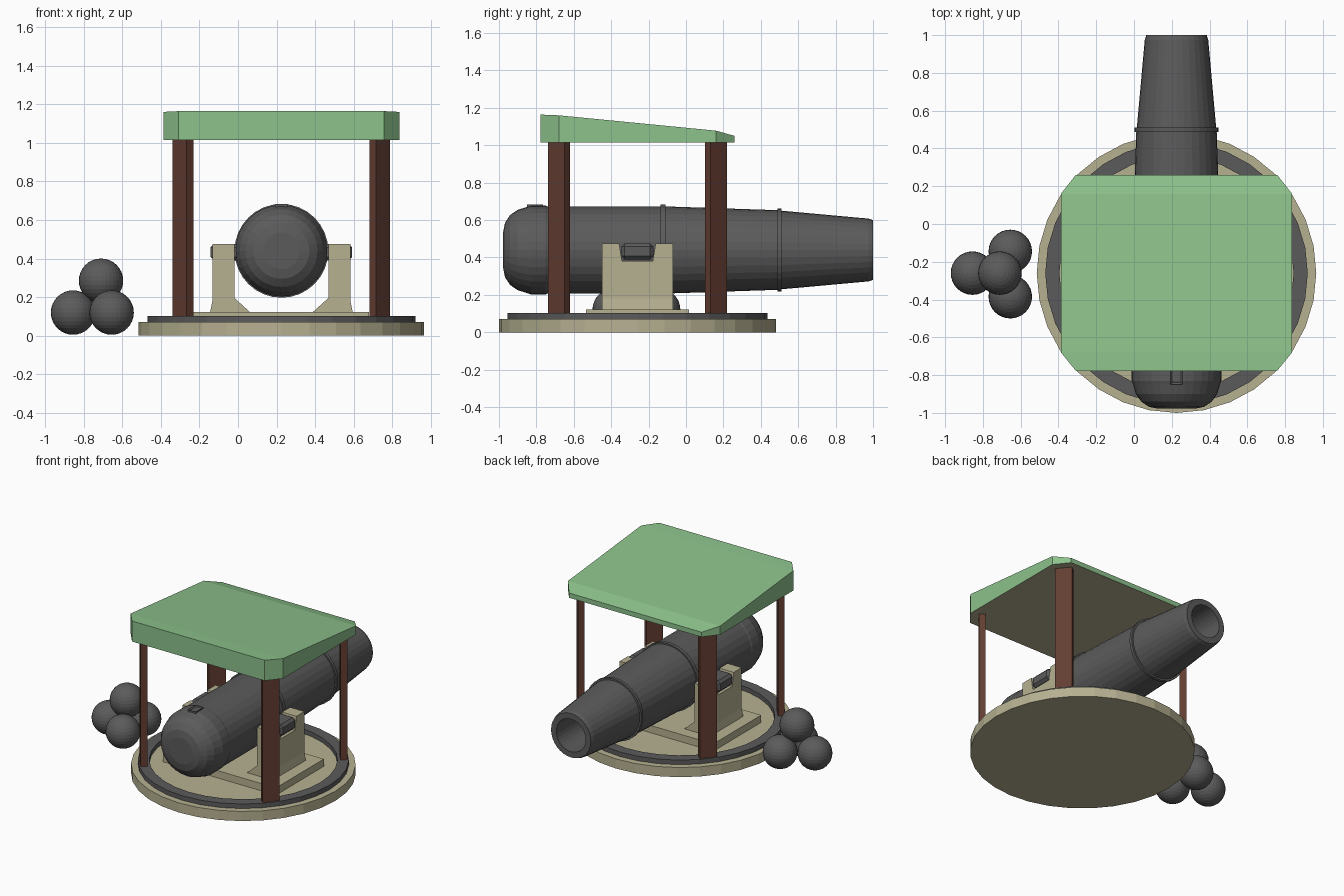
import bpy, bmesh, math
from mathutils import Matrix, Vector

if "Cube" in bpy.data.objects:
    bpy.data.objects.remove(bpy.data.objects["Cube"], do_unlink=True)

CX, CY = 0.225, -0.26      # centre of the turntable
AXIS_Z = 0.44              # height of the barrel axis


def material(name, rgb):
    m = bpy.data.materials.new(name)
    m.use_nodes = True
    m.diffuse_color = (*rgb, 1)
    m.node_tree.nodes["Principled BSDF"].inputs["Base Color"].default_value = (*rgb, 1)
    return m


TAN = material("tan stone", (0.47, 0.44, 0.285))
IRON = material("dark iron", (0.105, 0.105, 0.105))
WOOD = material("dark red wood", (0.125, 0.047, 0.032))
GREEN = material("green roof", (0.265, 0.54, 0.26))


def finish(name, bm, *mats, matrix=None):
    bmesh.ops.remove_doubles(bm, verts=bm.verts, dist=1e-5)
    if matrix:
        bm.transform(matrix)
    bmesh.ops.recalc_face_normals(bm, faces=bm.faces)
    mesh = bpy.data.meshes.new(name)
    bm.to_mesh(mesh)
    bm.free()
    for m in mats:
        mesh.materials.append(m)
    ob = bpy.data.objects.new(name, mesh)
    bpy.context.collection.objects.link(ob)
    return ob


def lathe(name, profile, mat, matrix, sides=32):
    """Spin (radius, height) points round the z axis."""
    bm = bmesh.new()
    verts = [bm.verts.new((r, 0, h)) for r, h in profile]
    edges = [bm.edges.new(pair) for pair in zip(verts, verts[1:])]
    bmesh.ops.spin(bm, geom=verts + edges, axis=(0, 0, 1), cent=(0, 0, 0),
                   angle=math.tau, steps=sides)
    return finish(name, bm, mat, matrix=matrix)


def prism(name, points, axis, start, end, mat):
    """Extrude a flat outline along x or y; points are (other axis, z)."""
    def place(p, d):
        return (d, p[0], p[1]) if axis == "x" else (p[0], d, p[1])
    bm = bmesh.new()
    a = [bm.verts.new(place(p, start)) for p in points]
    b = [bm.verts.new(place(p, end)) for p in points]
    bm.faces.new(a)
    bm.faces.new(b)
    for i in range(len(a)):
        j = (i + 1) % len(a)
        bm.faces.new((a[i], a[j], b[j], b[i]))
    return finish(name, bm, mat)


def box(name, centre, size, mat, angle=0, bevel=0):
    bm = bmesh.new()
    bmesh.ops.create_cube(bm, size=1)
    bm.transform(Matrix.Diagonal((*size, 1)))
    if bevel:
        bmesh.ops.bevel(bm, geom=bm.edges[:], offset=bevel, segments=1, affect="EDGES")
    return finish(name, bm, mat,
                  matrix=Matrix.Translation(centre) @ Matrix.Rotation(angle, 4, "Z"))


# Turntable: disc, iron rail and carriage plate
table = Matrix.Translation((CX, CY, 0))
lathe("base_disc", [(0, 0), (0.74, 0), (0.74, 0.07), (0, 0.07)], TAN, table)
lathe("iron_rail", [(0.62, 0.06), (0.695, 0.06), (0.695, 0.103), (0.62, 0.103), (0.62, 0.06)],
      IRON, table)
box("carriage_plate", (CX, CY, 0.093), (0.91, 0.55, 0.06), TAN)

# Carriage cheeks with a notch for the trunnion, plus inner braces
cheek = [(-0.19, 0.11), (0.19, 0.11), (0.19, 0.475), (0.098, 0.475), (0.082, 0.38),
         (-0.082, 0.38), (-0.098, 0.475), (-0.19, 0.475)]
for side, label in ((1, "left"), (-1, "right")):
    prism(label + "_cheek", [(CY + y, z) for y, z in cheek], "x",
          CX + side * 0.243, CX + side * 0.358, TAN)
    brace = [(0.25, 0.12), (0.16, 0.12), (0.243, 0.195), (0.25, 0.195)]
    prism(label + "_brace", [(CX + side * x, z) for x, z in brace], "y",
          CY - 0.19, CY + 0.19, TAN)
    foot = [(0.35, 0.12), (0.37, 0.12), (0.358, 0.18), (0.35, 0.18)]
    prism(label + "_foot", [(CX + side * x, z) for x, z in foot], "y",
          CY - 0.19, CY + 0.19, TAN)
box("trunnion", (CX, CY, 0.433), (0.734, 0.172, 0.086), IRON, bevel=0.018)

# Barrel with rounded breech, two bands and a hollow bore
barrel = [(0, -0.978), (0.095, -0.978), (0.145, -0.968), (0.187, -0.94), (0.215, -0.9),
          (0.23, -0.85), (0.237, -0.83), (0.237, -0.75), (0.233, -0.74), (0.233, -0.135),
          (0.243, -0.135), (0.243, -0.11), (0.233, -0.11), (0.213, 0.488),
          (0.223, 0.488), (0.223, 0.51), (0.21, 0.51), (0.168, 0.975), (0.16, 1.0),
          (0.118, 1.0), (0.112, 0.3), (0, 0.3)]
lathe("barrel", barrel, IRON,
      Matrix.Translation((CX, 0, AXIS_Z)) @ Matrix.Rotation(-math.pi / 2, 4, "X"))

# Vent block with a small sunken touch hole
bm = bmesh.new()
bmesh.ops.create_cube(bm, size=1)
bm.transform(Matrix.Diagonal((0.062, 0.085, 0.04, 1)))
top = max(bm.faces, key=lambda f: f.calc_center_median().z)
bmesh.ops.inset_region(bm, faces=[top], thickness=0.022)
bmesh.ops.translate(bm, verts=top.verts[:], vec=(0, 0, -0.015))
finish("vent_block", bm, IRON, matrix=Matrix.Translation((CX, -0.807, 0.662)))

# Roof posts: flat boards turned to face the centre
for sx, x_label in ((1, "left"), (-1, "right")):
    for sy, y_label in ((1, "back"), (-1, "front")):
        dx, dy = sx * 0.51, sy * 0.42
        box(f"{y_label}_{x_label}_post", (CX + dx, CY + dy, 0.56), (0.045, 0.115, 0.92),
            WOOD, angle=math.atan2(dy, dx))

# Roof: cut corners, sloping top, tan underside; rows are (y, half width, top height)
rows = [(-0.777, 0.533, 1.164), (-0.68, 0.612, 1.16), (0.16, 0.612, 1.078), (0.26, 0.533, 1.05)]
bm = bmesh.new()
loops = [[bm.verts.new((CX + x, y, z)) for x, z in
          ((-w, 1.015), (w, 1.015), (w, top_z), (-w, top_z))] for y, w, top_z in rows]
bm.faces.new(loops[0])
bm.faces.new(loops[-1])
for a, b in zip(loops, loops[1:]):
    for i in range(4):
        j = (i + 1) % 4
        bm.faces.new((a[i], a[j], b[j], b[i]))
roof = finish("roof", bm, GREEN, TAN)
for p in roof.data.polygons:
    p.material_index = 1 if p.normal.z < -0.9 else 0

# Stacked shot: three below, one on top
shots = [(-0.855, -0.26, 0.12), (-0.655, -0.145, 0.12), (-0.655, -0.385, 0.12),
         (-0.71, -0.26, 0.285)]
for i, spot in enumerate(shots):
    bm = bmesh.new()
    bmesh.ops.create_uvsphere(bm, u_segments=32, v_segments=16, radius=0.115)
    finish(f"shot_{i + 1}", bm, IRON, matrix=Matrix.Translation(spot))
